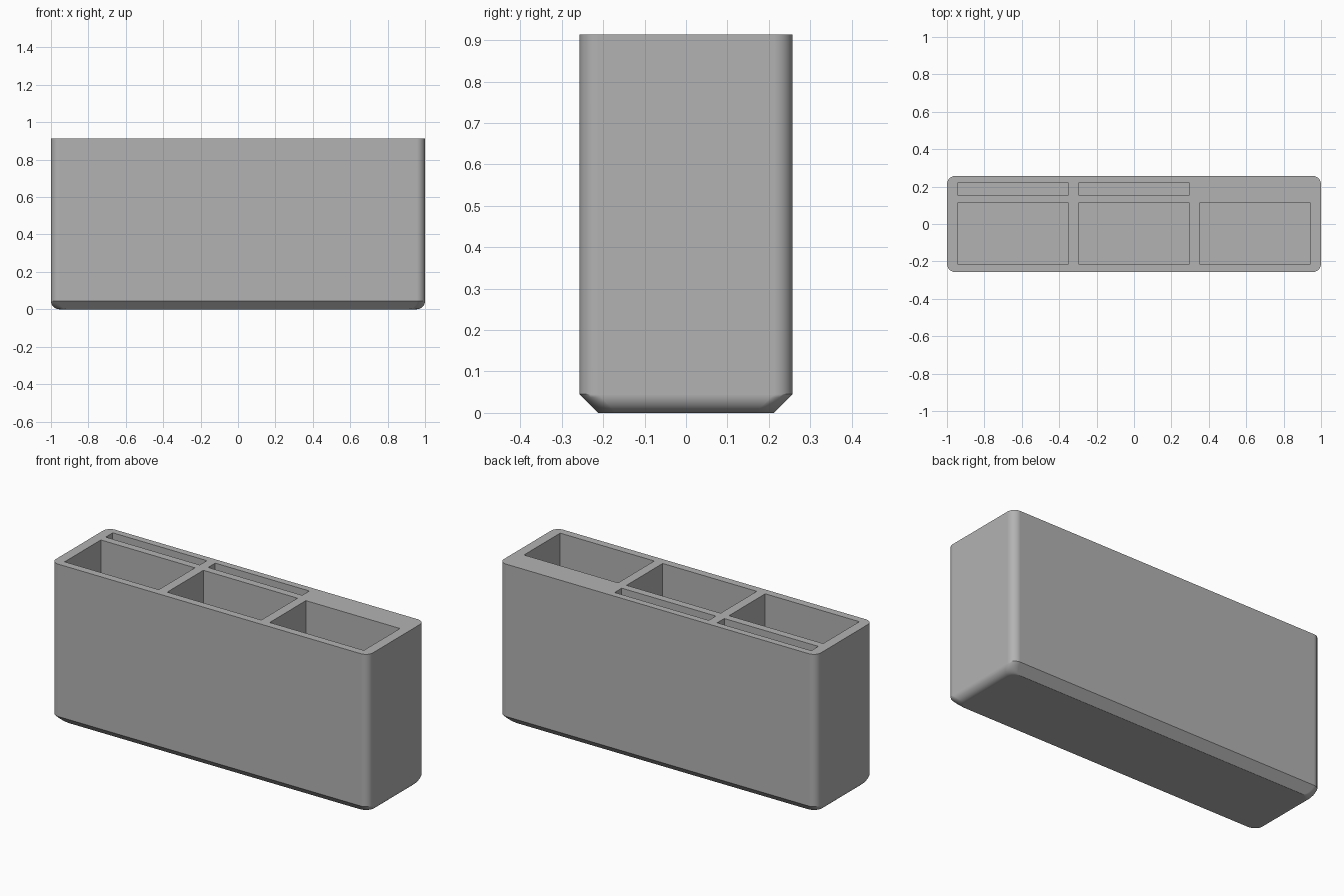
import bpy, bmesh
from math import pi, sin, cos, radians

cube = bpy.data.objects.get("Cube")
if cube:
    bpy.data.objects.remove(cube, do_unlink=True)

HALF_X, HALF_Y, HEIGHT = 1.0, 0.257, 0.914
EDGE = 0.045      # bottom edge size and corner radius
FLOOR = 0.05
STEPS = 10

grey = bpy.data.materials.new("plain grey")
grey.use_nodes = True
colour = (0.45, 0.45, 0.45, 1)
grey.diffuse_color = colour
grey.node_tree.nodes["Principled BSDF"].inputs["Base Color"].default_value = colour


def make_object(name, bm):
    bmesh.ops.recalc_face_normals(bm, faces=bm.faces)
    mesh = bpy.data.meshes.new(name)
    bm.to_mesh(mesh)
    bm.free()
    mesh.materials.append(grey)
    obj = bpy.data.objects.new(name, mesh)
    bpy.context.collection.objects.link(obj)
    return obj


def outline(bm, hx, hy, z):
    """Rounded rectangle ring of vertices."""
    ring = []
    for q, (sx, sy) in enumerate([(1, 1), (-1, 1), (-1, -1), (1, -1)]):
        for i in range(STEPS + 1):
            a = (q + i / STEPS) * pi / 2
            ring.append(bm.verts.new((sx * (hx - EDGE) + EDGE * cos(a),
                                      sy * (hy - EDGE) + EDGE * sin(a), z)))
    return ring


# Body: rounded bottom at the two ends, straight chamfer along the long sides
bm = bmesh.new()
rings = []
for i in range(STEPS + 1):
    a = i / STEPS * pi / 2
    z = EDGE * (1 - cos(a))
    rings.append(outline(bm, HALF_X - EDGE * (1 - sin(a)), HALF_Y - EDGE + z, z))
rings.append(outline(bm, HALF_X, HALF_Y, HEIGHT))
for low, high in zip(rings, rings[1:]):
    for i in range(len(low)):
        j = (i + 1) % len(low)
        bm.faces.new((low[i], low[j], high[j], high[i]))
bm.faces.new(rings[0])
bm.faces.new(rings[-1])
body = make_object("organizer_body", bm)

# Pockets: three wide compartments in front, two narrow slots behind
bm = bmesh.new()
wide, narrow = (-0.214, 0.112), (0.155, 0.219)
layout = [(x, wide) for x in (-0.647, 0, 0.647)] + [(x, narrow) for x in (-0.647, 0)]
for x, (y0, y1) in layout:
    box = bmesh.ops.create_cube(bm, size=1)["verts"]
    bmesh.ops.scale(bm, vec=(0.594, y1 - y0, HEIGHT), verts=box)
    bmesh.ops.translate(bm, vec=(x, (y0 + y1) / 2, FLOOR + HEIGHT / 2), verts=box)
cutter = make_object("pocket_cutter", bm)
cutter.hide_render = True

cut = body.modifiers.new("pockets", "BOOLEAN")
cut.object = cutter
cut.operation = "DIFFERENCE"
cut.solver = "EXACT"
bpy.ops.object.select_all(action="DESELECT")
body.select_set(True)
bpy.context.view_layer.objects.active = body
bpy.ops.object.modifier_apply(modifier=cut.name)
bpy.data.objects.remove(cutter, do_unlink=True)

# Soft corners, crisp chamfers and rims
bpy.ops.object.shade_smooth_by_angle(angle=radians(30))
weighted = body.modifiers.new("even_shading", "WEIGHTED_NORMAL")
weighted.keep_sharp = True
